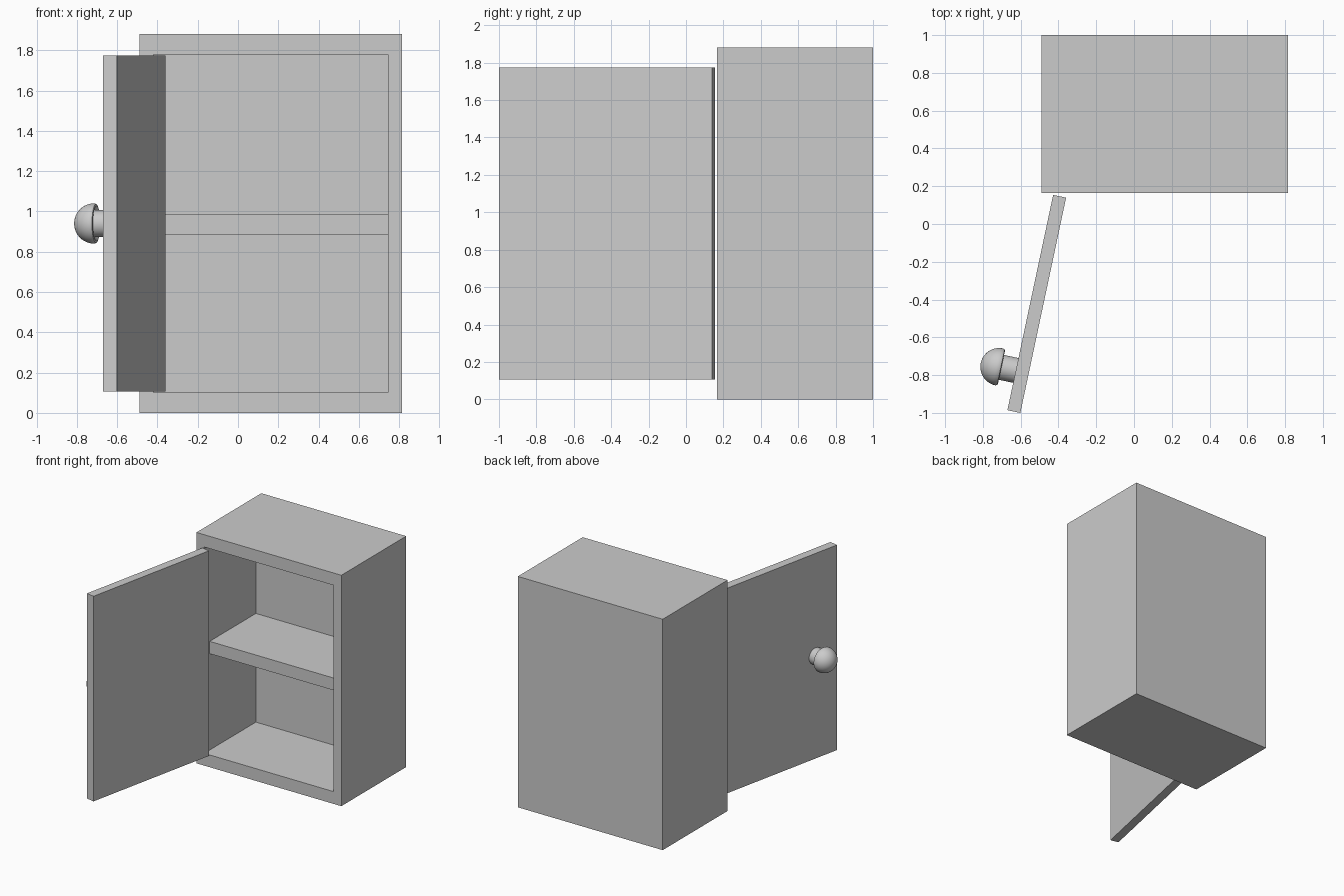
import bpy, bmesh, math
from mathutils import Matrix, Vector

if "Cube" in bpy.data.objects:
    bpy.data.objects.remove(bpy.data.objects["Cube"])


def finish(bm, name):
    bmesh.ops.recalc_face_normals(bm, faces=bm.faces)
    mesh = bpy.data.meshes.new(name)
    bm.to_mesh(mesh)
    bm.free()
    obj = bpy.data.objects.new(name, mesh)
    bpy.context.collection.objects.link(obj)
    return obj


def box_bm(lo, hi):
    lo, hi = Vector(lo), Vector(hi)
    bm = bmesh.new()
    bmesh.ops.create_cube(bm, size=1, matrix=Matrix.Translation((lo + hi) / 2)
                          @ Matrix.Diagonal((*(hi - lo), 1)))
    return bm


# Cabinet body: solid block with a recess pushed in from the front
X0, X1, Y0, Y1, H = -0.49, 0.815, 0.165, 1.0, 1.88
SIDE, RAIL, BACK = 0.07, 0.10, 0.83
bm = box_bm((X0, Y0, 0), (X1, Y1, H))
front = min(bm.faces, key=lambda f: f.calc_center_median().y)
bmesh.ops.inset_region(bm, faces=[front], thickness=0.05)
for v in front.verts:
    v.co.x = X0 + SIDE if v.co.x < (X0 + X1) / 2 else X1 - SIDE
    v.co.z = RAIL if v.co.z < H / 2 else H - RAIL
recess = bmesh.ops.extrude_discrete_faces(bm, faces=[front])["faces"][0]
for v in recess.verts:
    v.co.y = BACK
finish(bm, "cabinet_body")

# Shelf, set back by the door thickness
finish(box_bm((X0 + SIDE, Y0 + 0.07, 0.885), (X1 - SIDE, BACK, 0.985)), "shelf")

# Door: local x runs from hinge to free edge, local y is its thickness
A = math.radians(12)
swing = Matrix(((-math.sin(A), -math.cos(A), 0, -0.428),
                (-math.cos(A), math.sin(A), 0, 0.154),
                (0, 0, 1, 0),
                (0, 0, 0, 1)))
bm = box_bm((0, -0.07, 0.105), (1.165, 0, 1.775))
bm.transform(swing)
finish(bm, "door")

# Knob: profile (radius, distance from door) spun around its axis
profile = [(0, -0.005), (0.067, -0.005), (0.067, 0.09), (0.078, 0.082),
           (0.088, 0.078), (0.096, 0.081), (0.1, 0.089)]
for i in range(1, 11):
    t = math.radians(9 * i)
    profile.append((0.1 * math.cos(t) if i < 10 else 0, 0.09 + 0.1 * math.sin(t)))
bm = bmesh.new()
verts = [bm.verts.new((0.95 + r, a, 0.94)) for r, a in profile]
edges = [bm.edges.new(p) for p in zip(verts, verts[1:])]
bmesh.ops.spin(bm, geom=verts + edges, cent=(0.95, 0, 0.94), axis=(0, 1, 0),
               angle=math.tau, steps=40, use_duplicate=False)
bmesh.ops.remove_doubles(bm, verts=bm.verts, dist=0.0005)
bm.transform(swing)
knob = finish(bm, "door_knob")
bpy.ops.object.select_all(action="DESELECT")
knob.select_set(True)
bpy.context.view_layer.objects.active = knob
bpy.ops.object.shade_smooth_by_angle(angle=math.radians(35))
